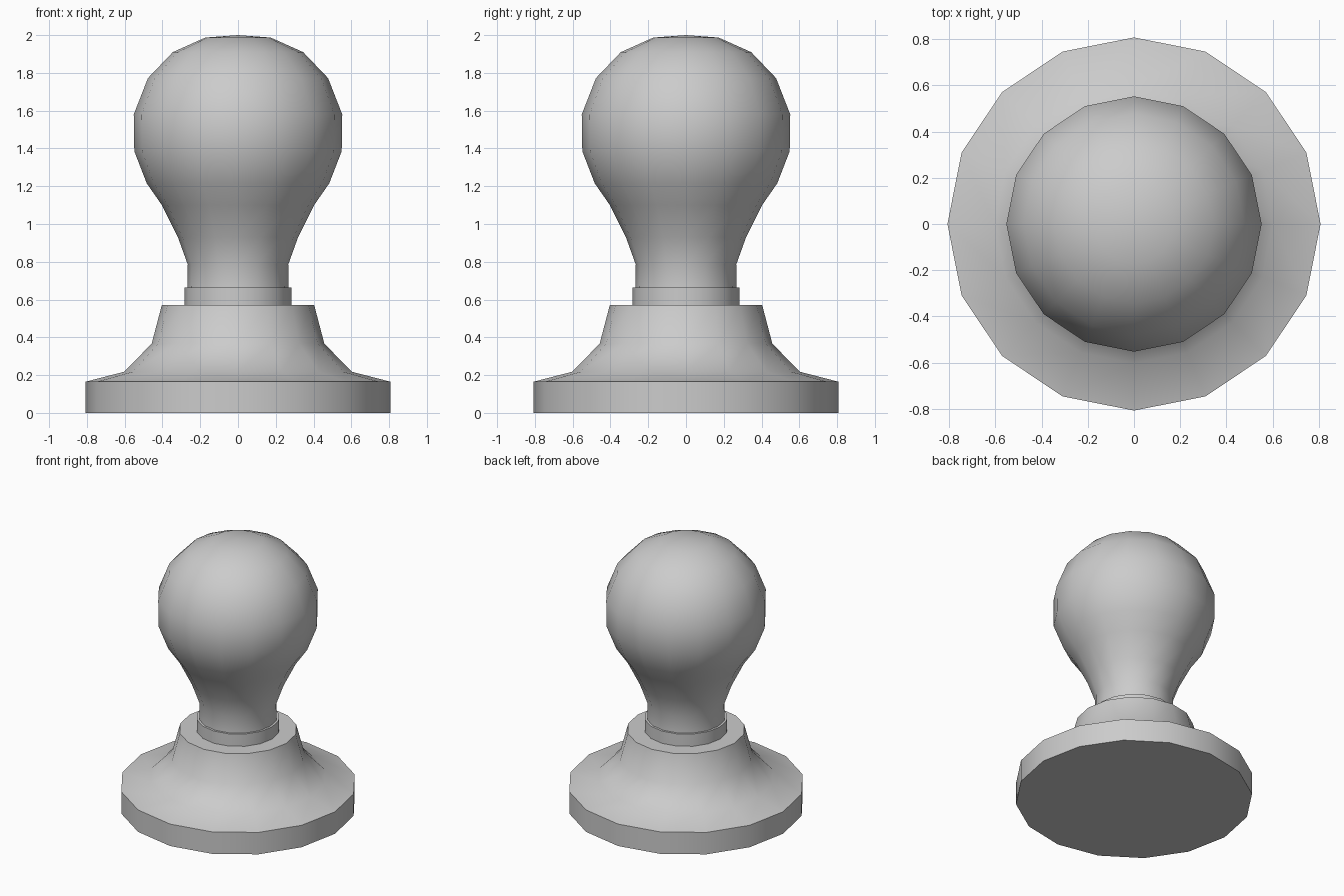
import bpy
import math

cube = bpy.data.objects.get("Cube")
if cube:
    bpy.data.objects.remove(cube, do_unlink=True)

SIDES = 16

grey = bpy.data.materials.new("plain grey")
grey.use_nodes = True
colour = (0.6, 0.6, 0.6, 1)
grey.diffuse_color = colour
grey.node_tree.nodes["Principled BSDF"].inputs["Base Color"].default_value = colour


def lathe(name, profile):
    """Turn a (radius, height) profile around z; radius 0 makes a pole."""
    verts, faces, rings = [], [], []
    for r, z in profile:
        count = SIDES if r > 0 else 1
        rings.append([len(verts) + i for i in range(count)])
        for i in range(count):
            a = math.tau * i / SIDES
            verts.append((r * math.cos(a), r * math.sin(a), z))
    for low, high in zip(rings, rings[1:]):
        for i in range(SIDES):
            j = (i + 1) % SIDES
            if len(high) == 1:
                faces.append((low[i], low[j], high[0]))
            else:
                faces.append((low[i], low[j], high[j], high[i]))
    # Close the flat ends
    faces.append(rings[0][::-1])
    if len(rings[-1]) > 1:
        faces.append(rings[-1])
    mesh = bpy.data.meshes.new(name)
    mesh.from_pydata(verts, [], faces)
    mesh.materials.append(grey)
    obj = bpy.data.objects.new(name, mesh)
    bpy.context.collection.objects.link(obj)
    bpy.ops.object.select_all(action="DESELECT")
    obj.select_set(True)
    bpy.context.view_layer.objects.active = obj
    bpy.ops.object.shade_smooth_by_angle(angle=math.radians(40))
    return obj


# Round foot with a flared pedestal, and the collar and knob above it
lathe("base", [(0.807, 0), (0.807, 0.165), (0.602, 0.218),
               (0.457, 0.367), (0.403, 0.572)])
lathe("collar", [(0.284, 0.572), (0.284, 0.664)])
lathe("knob", [(0.268, 0.664), (0.266, 0.785), (0.318, 0.93), (0.403, 1.1),
               (0.483, 1.215), (0.549, 1.385), (0.552, 1.58), (0.477, 1.772),
               (0.345, 1.91), (0.173, 1.987), (0, 2)])
